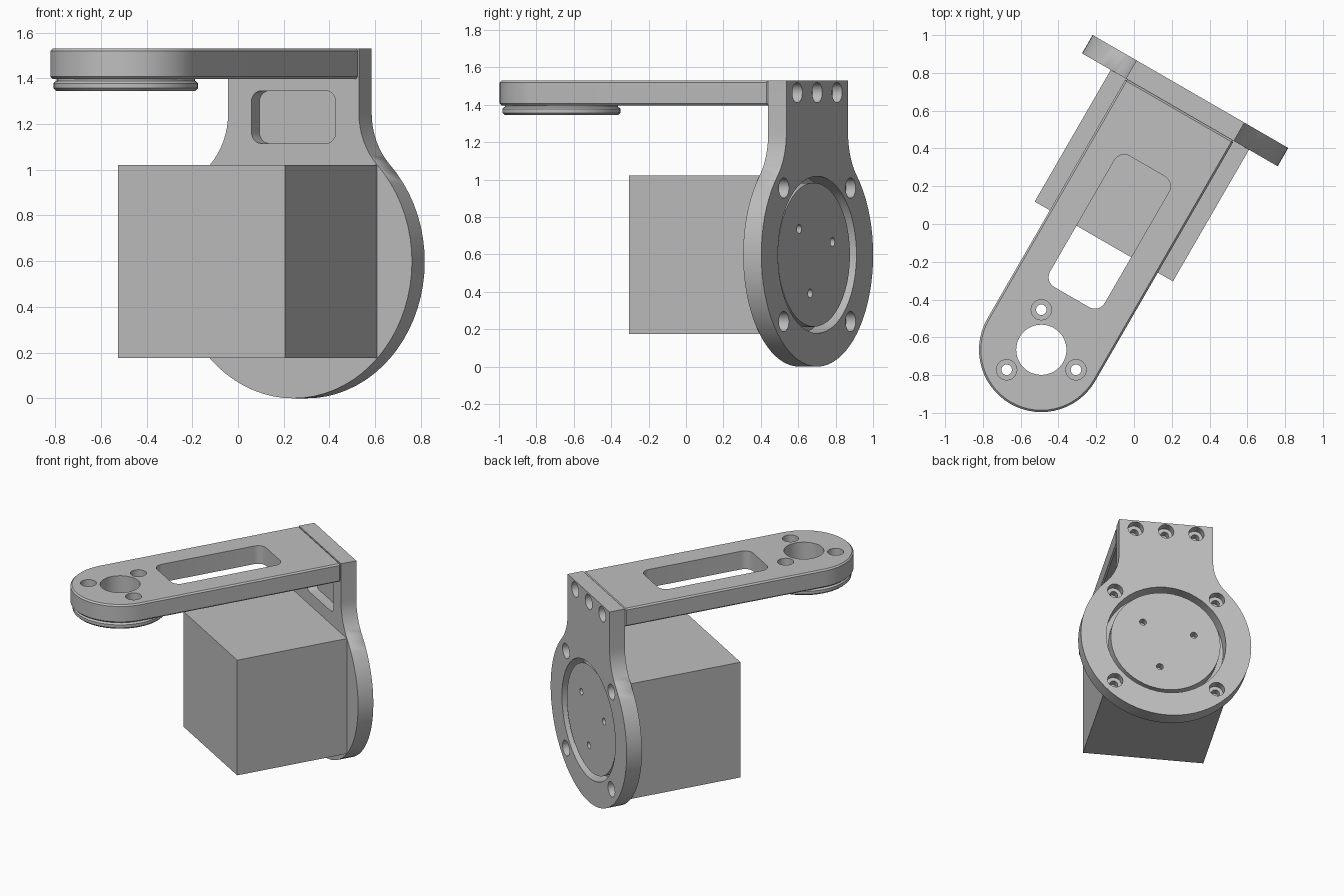
import bpy, bmesh
from math import cos, sin, radians
from mathutils import Matrix

if "Cube" in bpy.data.objects:
    bpy.data.objects.remove(bpy.data.objects["Cube"])

metal = bpy.data.materials.new("light grey metal")
metal.use_nodes = True
metal.diffuse_color = (0.52, 0.52, 0.52, 1)
metal.node_tree.nodes["Principled BSDF"].inputs["Base Color"].default_value = (0.52, 0.52, 0.52, 1)

# The bracket is modelled square to the axes, then turned into place
PLACE = Matrix.Rotation(radians(-30), 4, "Z") @ Matrix.Translation((-0.092, 0, 0))
UPRIGHT = Matrix.Rotation(radians(90), 4, "X")   # outline y becomes z, depth becomes -y

HALF = 0.33            # half width of arm and neck
HUB = 0.598            # radius and centre height of the round plate
BACK, FACE = 0.757, 0.645
TOP, UNDER = 1.53, 1.397
TIP = -0.822           # centre of the arm's round end


def arc(cx, cy, r, a0, a1, n):
    return [(cx + r * cos(radians(a0 + (a1 - a0) * i / n)),
             cy + r * sin(radians(a0 + (a1 - a0) * i / n))) for i in range(n + 1)]


def circle(cx, cy, r, n=48):
    return arc(cx, cy, r, 0, 360, n)[:-1]


def rounded_rect(x0, x1, y0, y1, r):
    pts = []
    for cx, cy, a in ((x1 - r, y1 - r, 0), (x0 + r, y1 - r, 90),
                      (x0 + r, y0 + r, 180), (x1 - r, y0 + r, 270)):
        pts += arc(cx, cy, r, a, a + 90, 8)
    return pts


def prism(name, outline, low, high, upright=False):
    """Extrude an outline between two depths; upright ones run along y."""
    if upright:
        low, high = -high, -low
    bm = bmesh.new()
    base = bm.faces.new([bm.verts.new((x, y, low)) for x, y in outline])
    out = bmesh.ops.extrude_face_region(bm, geom=[base])
    new = [v for v in out["geom"] if isinstance(v, bmesh.types.BMVert)]
    bmesh.ops.translate(bm, verts=new, vec=(0, 0, high - low))
    bmesh.ops.recalc_face_normals(bm, faces=bm.faces)
    if upright:
        bm.transform(UPRIGHT)
    return to_object(name, bm)


def lathe(name, profile, cx, cy, n=48):
    """Spin a closed profile of (radius, height) about a vertical axis."""
    bm = bmesh.new()
    rings = [[bm.verts.new((x, y, z)) for x, y in circle(cx, cy, r, n)] for r, z in profile]
    for a, b in zip(rings, rings[1:] + rings[:1]):
        for i in range(n):
            j = (i + 1) % n
            bm.faces.new((a[i], a[j], b[j], b[i]))
    bmesh.ops.recalc_face_normals(bm, faces=bm.faces)
    return to_object(name, bm)


def to_object(name, bm):
    mesh = bpy.data.meshes.new(name)
    bm.to_mesh(mesh)
    bm.free()
    mesh.materials.append(metal)
    ob = bpy.data.objects.new(name, mesh)
    bpy.context.collection.objects.link(ob)
    return ob


def finish(ob, cutters=(), bevel=0.0):
    """Chamfer the rims, cut the holes, bake the result and place it."""
    if bevel:
        mod = ob.modifiers.new("chamfer", "BEVEL")
        mod.width, mod.segments = bevel, 1
        mod.limit_method, mod.angle_limit = "ANGLE", radians(60)
    for c in cutters:
        c.hide_render = True
        mod = ob.modifiers.new("cut", "BOOLEAN")
        mod.operation, mod.solver, mod.object = "DIFFERENCE", "EXACT", c
    graph = bpy.context.evaluated_depsgraph_get()
    graph.update()
    mesh = bpy.data.meshes.new_from_object(ob.evaluated_get(graph))
    ob.modifiers.clear()
    ob.data = mesh
    mesh.transform(PLACE)
    mesh.name = ob.name
    for c in cutters:
        bpy.data.objects.remove(c)
    bpy.ops.object.select_all(action="DESELECT")
    ob.select_set(True)
    bpy.context.view_layer.objects.active = ob
    bpy.ops.object.shade_smooth_by_angle(angle=radians(30))


def bolt_hole(x, y, seat, low, high, upright):
    """Through hole with a wider counterbore starting at the seat depth."""
    return [prism("bore", circle(x, y, 0.028, 24), low, high, upright),
            prism("counterbore", circle(x, y, 0.054, 24), seat, high, upright)]


# Round back plate with a filleted neck rising to the arm
FIL, RISE = 0.325, 0.65
outline = arc(0, HUB, HUB, 135, 405, 54)
outline += arc(HALF + FIL, HUB + RISE, FIL, 225, 180, 8)
outline += [(HALF, TOP), (-HALF, TOP)]
outline += arc(-HALF - FIL, HUB + RISE, FIL, 360, 315, 8)
plate = prism("back_plate", outline, FACE, BACK, True)
cuts = [prism("hub_opening", circle(0, HUB, 0.42), 0.5, 0.9, True),
        prism("neck_pocket", rounded_rect(-0.213, 0.213, 1.115, 1.345, 0.05), 0.5, FACE + 0.07, True)]
for sx in (-1, 1):
    for sz in (-1, 1):
        cuts += bolt_hole(sx * 0.357, HUB + sz * 0.357, BACK - 0.06, 0.5, 0.9, True)
for x in (-0.213, 0, 0.213):
    cuts += bolt_hole(x, 1.465, BACK - 0.06, 0.5, 0.9, True)
finish(plate, cuts, 0.015)

# Motor block in front of the plate
MOTOR = 0.4225
finish(prism("motor_block", [(-MOTOR, HUB - MOTOR), (MOTOR, HUB - MOTOR),
                             (MOTOR, HUB + MOTOR), (-MOTOR, HUB + MOTOR)], -0.16, FACE, True))

# Output disc inside the plate opening, with three blind holes
cuts = [prism("disc_hole", circle(x, z, 0.024, 20), 0.68, 0.8, True)
        for x, z in arc(0, HUB, 0.21, 41, 281, 2)]
finish(prism("output_disc", circle(0, HUB, 0.385), FACE, 0.737, True), cuts)

# Horizontal arm with a round end, a slot and a mounting pattern
outline = [(HALF, FACE), (-HALF, FACE)] + arc(0, TIP, HALF, 180, 360, 30)
arm = prism("arm", outline, UNDER, TOP)
bolts = arc(0, TIP, 0.212, 0, 240, 2)
pattern = [(x, y) for x, y in arc(0, TIP, 0.212, 120, 360, 2)]
cuts = [prism("slot", rounded_rect(-0.167, 0.167, -0.5, 0.3, 0.06), 1.2, 1.7),
        prism("centre_bore", circle(0, TIP, 0.133), 1.2, 1.7)]
for x, y in pattern:
    cuts += bolt_hole(x, y, TOP - 0.06, 1.2, 1.7, False)
finish(arm, cuts, 0.01)

# Grooved flange below the arm's round end
flange = lathe("arm_flange", [(0.133, UNDER), (0.303, UNDER), (0.303, 1.388), (0.308, 1.386),
                              (0.316, 1.378), (0.316, 1.357), (0.304, 1.345), (0.133, 1.345)], 0, TIP)
finish(flange, [prism("bore", circle(x, y, 0.028, 24), 1.2, 1.7) for x, y in pattern])
